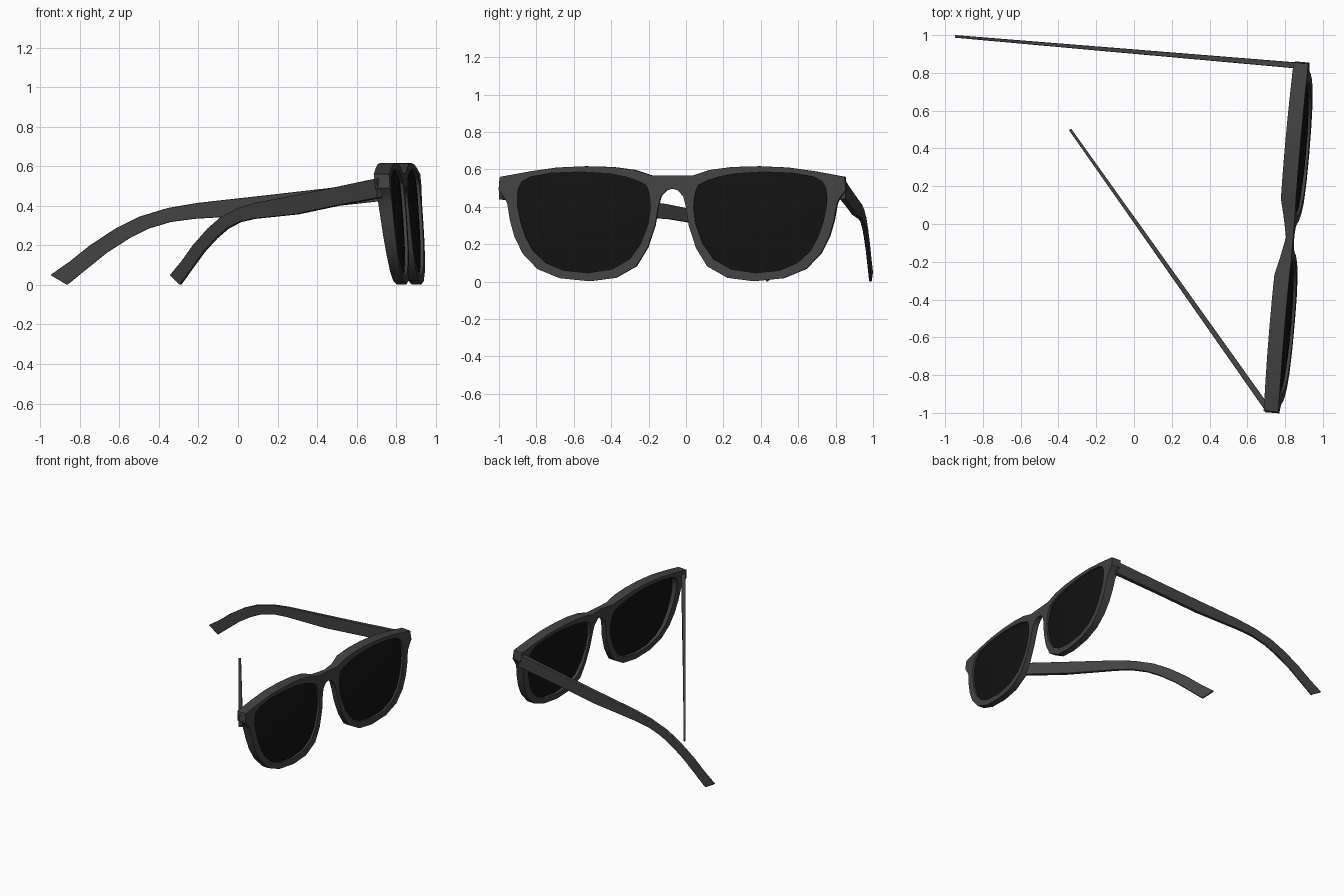
import bpy, bmesh, math
from mathutils import Vector

if "Cube" in bpy.data.objects:
    bpy.data.objects.remove(bpy.data.objects["Cube"])

# Rim stations for one half: outer (u, z), inner lens opening (u, z)
RIM = [(0, .567, .14, .515), (.11, .567, .188, .54), (.2, .597, .25, .56), (.32, .613, .34, .577),
       (.465, .617, .49, .586), (.62, .61, .65, .58), (.76, .59, .76, .56), (.925, .56, .805, .535),
       (.932, .49, .825, .5), (.905, .455, .83, .455), (.885, .42, .83, .41), (.87, .33, .812, .32),
       (.845, .24, .785, .24), (.8, .15, .745, .165), (.72, .067, .675, .1), (.6, .018, .58, .06),
       (.44, .002, .45, .047), (.3, .02, .32, .066), (.19, .082, .225, .12), (.13, .18, .168, .2),
       (.09, .3, .127, .31), (.075, .395, .116, .39), (.06, .455, .118, .43), (.03, .488, .122, .46),
       (0, .497, .129, .49)]
# Temple side profile: top (s, z), bottom (s, z), s = distance from hinge
ARM = [(-.02, .54, -.02, .44), (.35, .495, .35, .4), (.7, .455, .7, .357), (.9, .433, .93, .343),
       (1.06, .415, 1.08, .334), (1.21, .39, 1.2, .318), (1.36, .345, 1.31, .285),
       (1.48, .285, 1.41, .235), (1.61, .2, 1.52, .165), (1.71, .12, 1.62, .085), (1.81, .05, 1.725, 0)]
YAW = math.radians(4.9)
D = Vector((math.sin(YAW), math.cos(YAW), 0))
N = Vector((math.cos(YAW), -math.sin(YAW), 0))
ORIGIN = Vector((.80, -.07, 0))


def place(u, off, z):
    return ORIGIN + D * u + N * off + Vector((0, 0, z))


def front(u, z):
    return .04 + .05 * (1 - z / .6)


def back(u, z):
    return -.04 + .08 * (1 - z / .6) + .04 * max(0, 1 - abs(u) / .2)


def material(name, v):
    m = bpy.data.materials.new(name)
    m.diffuse_color = (v, v, v, 1)
    m.use_nodes = True
    m.node_tree.nodes["Principled BSDF"].inputs["Base Color"].default_value = m.diffuse_color
    return m


FRAME, TINT = material("dark_plastic", .055), material("black_tint", .006)


def finish(bm, name, mat, bevel=0):
    bmesh.ops.remove_doubles(bm, verts=bm.verts, dist=1e-5)
    bmesh.ops.recalc_face_normals(bm, faces=bm.faces)
    me = bpy.data.meshes.new(name)
    bm.to_mesh(me)
    bm.free()
    me.materials.append(mat)
    ob = bpy.data.objects.new(name, me)
    bpy.context.collection.objects.link(ob)
    if bevel:
        mod = ob.modifiers.new("soft_edges", 'BEVEL')
        mod.width, mod.segments, mod.limit_method = bevel, 2, 'ANGLE'
        mod.angle_limit = math.radians(50)
    bpy.ops.object.select_all(action='DESELECT')
    ob.select_set(True)
    bpy.context.view_layer.objects.active = ob
    bpy.ops.object.shade_smooth_by_angle(angle=math.radians(35))
    return ob


# Front frame: both rims and the bridge, joined on the centre line
bm = bmesh.new()
n = len(RIM)
for side in (1, -1):
    st = []
    for uo, zo, ui, zi in RIM:
        pts = [(uo, zo, front), (ui, zi, front), (ui, zi, back), (uo, zo, back)]
        st.append([bm.verts.new(place(side * u, f(u, z), z)) for u, z, f in pts])
    for i in range(n):
        a, b = st[i], st[(i + 1) % n]
        for k in range(4):
            if k == 3 and i == n - 1:
                continue  # open where the halves meet
            j = (k + 1) % 4
            bm.faces.new((a[k], a[j], b[j], b[k]))
finish(bm, "front_frame", FRAME, .01)

# Lenses: shallow domes seated in the openings
CU, CZ = .475, .33
for side, label in ((1, "left"), (-1, "right")):
    bm = bmesh.new()
    for depth in (.016, .03):
        rings = []
        for k in (1.015, .75, .45, .18):
            ring = []
            for _, _, u, z in RIM:
                uu, zz = CU + (u - CU) * k, CZ + (z - CZ) * k
                off = front(uu, zz) - depth + .018 * (1 - min(k, 1) ** 2)
                ring.append(bm.verts.new(place(side * uu, off, zz)))
            rings.append(ring)
        for a, b in zip(rings, rings[1:]):
            for i in range(n):
                j = (i + 1) % n
                bm.faces.new((a[i], a[j], b[j], b[i]))
        bm.faces.new(rings[-1])
        if depth == .016:
            rim = rings[0]
    for i in range(n):
        j = (i + 1) % n
        bm.faces.new((rim[i], rim[j], rings[0][j], rings[0][i]))
    finish(bm, label + "_lens", TINT)

# Temples: tapered curved arms, one open and one partly folded, plus hinges
for label, p0, p1 in (("left", (.855, .84), (-.945, .993)), ("right", (.705, -.975), (-.34, .503))):
    p0, p1 = Vector((*p0, 0)), Vector((*p1, 0))
    d = (p1 - p0).normalized()
    w = Vector((-d.y, d.x, 0))
    bm = bmesh.new()
    st = []
    for st_, zt, sb, zb in ARM:
        h = .016 - .009 * st_ / 1.81
        st.append([bm.verts.new(p0 + d * s + w * o + Vector((0, 0, z)))
                   for s, z, o in ((st_, zt, h), (st_, zt, -h), (sb, zb, -h), (sb, zb, h))])
    for a, b in zip(st, st[1:]):
        for k in range(4):
            j = (k + 1) % 4
            bm.faces.new((a[k], a[j], b[j], b[k]))
    bm.faces.new(st[0])
    bm.faces.new(st[-1])
    finish(bm, label + "_temple", FRAME, .003)
    # Hinge barrel behind the end piece
    bm = bmesh.new()
    bmesh.ops.create_cone(bm, cap_ends=True, segments=12, radius1=.014, radius2=.014, depth=.07)
    bmesh.ops.translate(bm, verts=bm.verts, vec=p0 + Vector((0, 0, .49)))
    finish(bm, label + "_hinge", FRAME)
